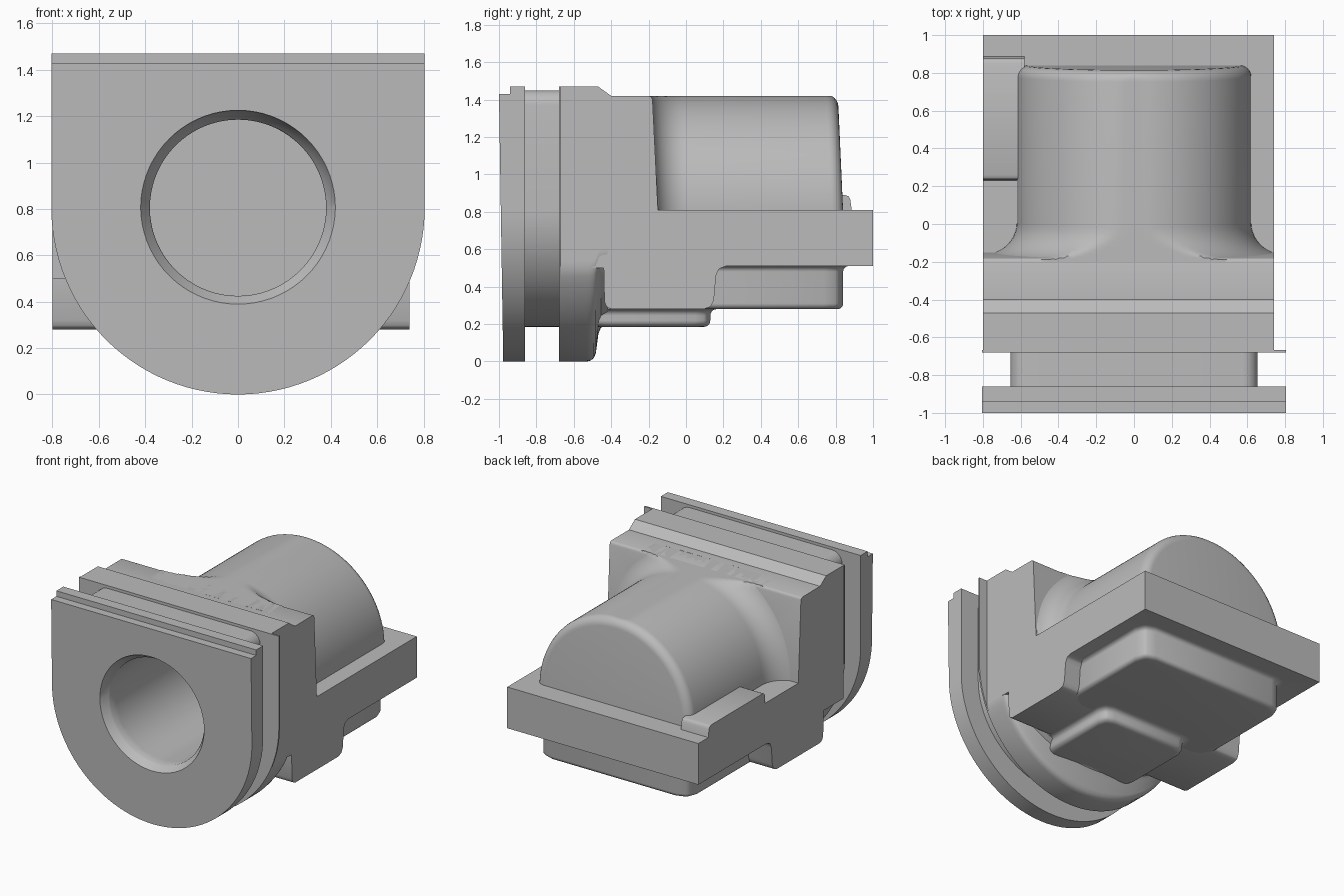
import bpy, bmesh
from math import cos, sin, pi
from mathutils import Vector

ZC = 0.805            # height of the bore and barrel axis
LEFT, RIGHT = -0.80, 0.74   # side planes of the body

cube = bpy.data.objects.get("Cube")
if cube:
    bpy.data.objects.remove(cube, do_unlink=True)

grey = bpy.data.materials.new("casting_grey")
grey.use_nodes = True
GREY = (0.5, 0.5, 0.5, 1)
grey.diffuse_color = GREY
grey.node_tree.nodes["Principled BSDF"].inputs["Base Color"].default_value = GREY


def clamp(v, lo, hi):
    return max(lo, min(hi, v))


def loft(name, rings):
    """Skin a list of equal-length closed rings and cap both ends."""
    bm = bmesh.new()
    rows = [[bm.verts.new(p) for p in ring] for ring in rings]
    n = len(rows[0])
    for a, b in zip(rows, rows[1:]):
        for i in range(n):
            j = (i + 1) % n
            bm.faces.new((a[i], a[j], b[j], b[i]))
    bm.faces.new(rows[0])
    bm.faces.new(rows[-1])
    bmesh.ops.recalc_face_normals(bm, faces=bm.faces)
    mesh = bpy.data.meshes.new(name)
    bm.to_mesh(mesh)
    bm.free()
    obj = bpy.data.objects.new(name, mesh)
    bpy.context.collection.objects.link(obj)
    mesh.materials.append(grey)
    return obj


def rounded(points, steps=6):
    """Polygon with an optional corner radius as third value."""
    out = []
    for i, p in enumerate(points):
        c = Vector(p[:2])
        if len(p) < 3:
            out.append(c)
            continue
        r = p[2]
        a = c + (Vector(points[i - 1][:2]) - c).normalized() * r
        b = c + (Vector(points[(i + 1) % len(points)][:2]) - c).normalized() * r
        k = 0.17   # pulls the quadratic curve towards a circular arc
        for s in range(steps + 1):
            t = s / steps
            w = 2 * t * (1 - t) * (1 - k)
            rest = 1 - w
            out.append(c * w + (a * (1 - t) + b * t) * rest)
    return out


def extrude_x(name, points, x0, x1):
    prof = rounded(points)
    return loft(name, [[(x, p.x, p.y) for p in prof] for x in (x0, x1)])


def u_ring(y, r, top, rz=None, lo=-9, hi=9, corner=0.0, lean=0.0):
    """U outline: half circle below, straight sides, flat top."""
    n = 56
    pts = [(r * cos(pi + pi * i / n), ZC + (rz or r) * sin(pi + pi * i / n))
           for i in range(n + 1)]
    if corner:
        for a0, sx in ((0, 1), (pi / 2, -1)):
            for i in range(7):
                a = a0 + pi / 2 * i / 6
                pts.append((sx * (r - corner) + corner * cos(a),
                            top - corner + corner * sin(a)))
    else:
        pts += [(r, top), (-r, top)]
    return [(clamp(x, lo, hi), y + lean * (top - z), z) for x, z in pts]


def pad(name, x0, x1, y0, y1, z, root, r, edge):
    """Rounded pad hanging down, with a soft rim and a flared root."""
    def ring(h, d):
        c = [(x0 - d, y0 - d, r), (x1 + d, y0 - d, r),
             (x1 + d, y1 + d, r), (x0 - d, y1 + d, r)]
        return [(p.x, p.y, h) for p in rounded(c)]
    rings = [ring(z + edge * (1 - cos(a)), -edge * (1 - sin(a)))
             for a in [pi / 2 * i / 5 for i in range(6)]]
    rings += [ring(root - edge * (1 - sin(a)), edge * (1 - cos(a)))
              for a in [pi / 2 * i / 5 for i in range(6)]]
    rings.append(ring(root + 0.06, edge))
    return loft(name, rings)


parts = []

# Front flange: stepped top edge, face leaning back slightly at the bottom
parts.append(loft("front_flange_face", [u_ring(-1.0, ZC, 1.43, lean=0.016),
                                        u_ring(-0.935, ZC, 1.43)]))
parts.append(loft("front_flange_rim", [u_ring(-0.94, ZC, 1.47),
                                       u_ring(-0.86, ZC, 1.47)]))

# Recessed neck between the two flanges
parts.append(loft("groove_neck", [u_ring(y, 0.655, 1.45, rz=0.62, corner=0.08)
                                  for y in (-0.88, -0.66)]))

# Rear flange: thin full lip, then a trimmed part with a rounded back edge
parts.append(loft("rear_flange_lip", [u_ring(-0.68, ZC, 1.47),
                                      u_ring(-0.668, ZC, 1.47)]))
steps = [(-0.67, 0), (-0.53, 0), (-0.51, 0.005), (-0.493, 0.018), (-0.482, 0.045),
         (-0.468, 0.15), (-0.455, 0.18), (-0.42, 0.2)]
parts.append(loft("rear_flange", [u_ring(y, ZC, 1.40, rz=ZC - d, lo=LEFT, hi=RIGHT)
                                  for y, d in steps]))

# Body and back plate as one side profile
parts.append(extrude_x("body", [
    (-0.67, 1.47), (-0.47, 1.47), (-0.40, 1.42), (-0.18, 1.42, 0.02),
    (-0.15, 0.81), (1.0, 0.81), (1.0, 0.51), (0.165, 0.51, 0.05),
    (0.145, 0.28, 0.05), (-0.435, 0.28, 0.04), (-0.44, 0.5), (-0.67, 0.5)],
    LEFT, RIGHT))

# Barrel: rounded end, flaring into the body and leaning slightly forward
R, END, ROUND, FLARE = 0.62, 0.84, 0.06, 0.17
stations = [(-0.30, R + FLARE)]
stations += [(-FLARE * sin(a) + 0.01, R + FLARE * (1 - cos(a)))
             for a in [pi / 2 * (1 - i / 10) for i in range(11)]]
stations += [(END - ROUND + ROUND * sin(a), R - ROUND * (1 - cos(a)))
             for a in [pi / 2 * i / 6 for i in range(7)]]


def barrel_ring(y, r, n=72):
    pts = [(r * cos(pi * i / n), ZC + r * sin(pi * i / n)) for i in range(n + 1)]
    pts += [(-r, 0.7), (r, 0.7)]
    return [(clamp(x, LEFT, RIGHT), y - 0.045 * (z - ZC), min(z, 1.42))
            for x, z in pts]


parts.append(loft("barrel", [barrel_ring(y, r) for y, r in stations]))

# Raised ledge beside the barrel
parts.append(extrude_x("side_ledge", [
    (0.23, 0.78), (0.235, 0.89, 0.025), (0.875, 0.89, 0.025), (0.89, 0.78)],
    LEFT, -0.58))

# Pads on the underside
parts.append(pad("rear_underside_pad", -0.61, 0.61, 0.0, 0.84, 0.28, 0.51, 0.10, 0.03))
parts.append(pad("front_underside_pad", -0.36, 0.36, -0.52, 0.13, 0.185, 0.28, 0.08, 0.035))

# Bore with a chamfered mouth, cut through every part
bore = loft("bore_cutter", [
    [(r * cos(2 * pi * i / 72), y, ZC + r * sin(2 * pi * i / 72)) for i in range(72)]
    for y, r in ((-1.1, 0.42), (-0.99, 0.42), (-0.93, 0.38), (0.65, 0.38))])
bore.hide_render = True
bore.hide_set(True)

for obj in parts:
    bpy.ops.object.select_all(action="DESELECT")
    obj.select_set(True)
    bpy.context.view_layer.objects.active = obj
    if "underside" not in obj.name or obj.name.startswith("rear"):
        cut = obj.modifiers.new("bore", "BOOLEAN")
        cut.operation = "DIFFERENCE"
        cut.solver = "EXACT"
        cut.object = bore
        bpy.ops.object.modifier_apply(modifier=cut.name)
    bpy.ops.object.shade_smooth_by_angle(angle=0.6)

bpy.data.objects.remove(bore, do_unlink=True)
